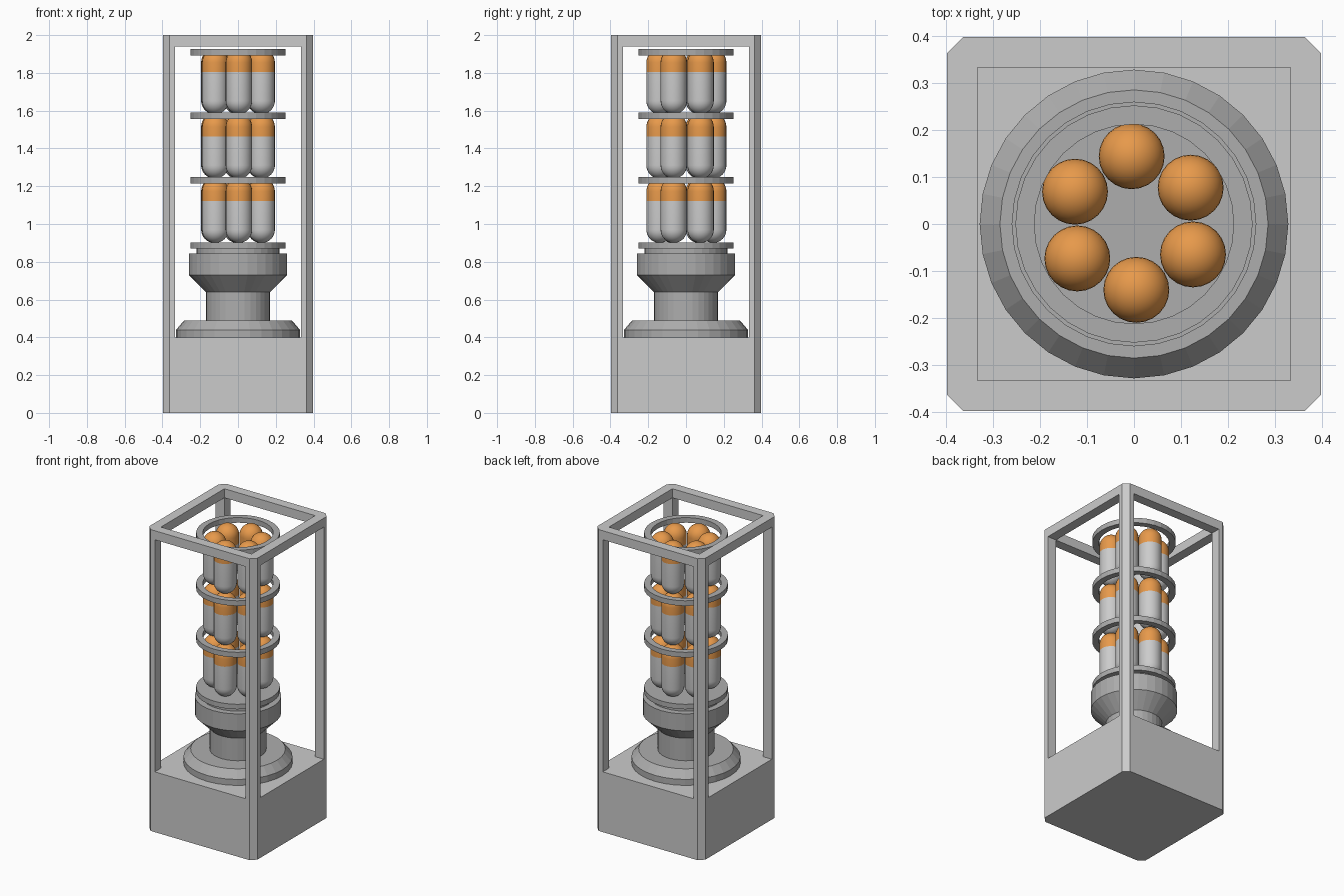
import bpy, bmesh, math

if "Cube" in bpy.data.objects:
    bpy.data.objects.remove(bpy.data.objects["Cube"])


def material(name, rgb):
    m = bpy.data.materials.new(name)
    m.diffuse_color = (*rgb, 1)
    m.use_nodes = True
    m.node_tree.nodes["Principled BSDF"].inputs["Base Color"].default_value = m.diffuse_color
    return m


def finish(name, bm):
    bmesh.ops.remove_doubles(bm, verts=bm.verts, dist=1e-5)
    bmesh.ops.recalc_face_normals(bm, faces=bm.faces)
    mesh = bpy.data.meshes.new(name)
    bm.to_mesh(mesh)
    bm.free()
    ob = bpy.data.objects.new(name, mesh)
    bpy.context.collection.objects.link(ob)
    return ob


def lathe(name, profile, seg=32, closed=False):
    """Spin (radius, z) points about z."""
    bm = bmesh.new()
    verts = [bm.verts.new((r, 0, z)) for r, z in profile]
    pairs = list(zip(verts, verts[1:])) + ([(verts[-1], verts[0])] if closed else [])
    edges = [bm.edges.new(p) for p in pairs]
    bmesh.ops.spin(bm, geom=verts + edges, cent=(0, 0, 0), axis=(0, 0, 1),
                   angle=math.tau, steps=seg, use_merge=True)
    return finish(name, bm)


def box(name, size, loc):
    bm = bmesh.new()
    bmesh.ops.create_cube(bm, size=1)
    for v in bm.verts:
        v.co = [c * s + o for c, s, o in zip(v.co, size, loc)]
    return finish(name, bm)


def select_only(ob):
    bpy.ops.object.select_all(action='DESELECT')
    ob.select_set(True)
    bpy.context.view_layer.objects.active = ob


# Case: chamfered block with openings on four sides and the top
H, C, OPEN = 0.397, 0.034, 0.666
bm = bmesh.new()
outline = [(H, H - C), (H - C, H), (C - H, H), (-H, H - C),
           (-H, C - H), (C - H, -H), (H - C, -H), (H, C - H)]
face = bm.faces.new([bm.verts.new((x, y, 0)) for x, y in outline])
up = bmesh.ops.extrude_face_region(bm, geom=[face])["geom"]
bmesh.ops.translate(bm, vec=(0, 0, 2),
                    verts=[g for g in up if isinstance(g, bmesh.types.BMVert)])
case = finish("display_case_frame", bm)
cutters = [box("cutter_side", (2, OPEN, 1.54), (0, 0, 1.17)),
           box("cutter_front", (OPEN, 2, 1.54), (0, 0, 1.17)),
           box("cutter_top", (OPEN, OPEN, 1.8), (0, 0, 1.3))]
select_only(case)
for c in cutters:
    mod = case.modifiers.new(c.name, 'BOOLEAN')
    mod.operation, mod.solver, mod.object = 'DIFFERENCE', 'EXACT', c
    bpy.ops.object.modifier_apply(modifier=mod.name)
    bpy.data.objects.remove(c)

# Turned pedestal with its top plate
dark = material("dark_grey", (0.42, 0.42, 0.42))
pedestal = lathe("pedestal", [
    (0, 0.4), (0.328, 0.4), (0.328, 0.44), (0.285, 0.49), (0.17, 0.49),
    (0.17, 0.64), (0.26, 0.73), (0.26, 0.843), (0.22, 0.843), (0.22, 0.87),
    (0.252, 0.87), (0.252, 0.903), (0, 0.903)])
pedestal.data.materials.append(dark)

# Retaining rings around the capsules
for i, z in enumerate((1.214, 1.556, 1.892)):
    ring = lathe(f"retaining_ring_{i + 1}", [
        (0.252, z), (0.252, z + 0.034), (0.212, z + 0.034), (0.212, z)], closed=True)
    ring.data.materials.append(dark)

# Capsules: pale body, orange cap
pale = material("capsule_body", (0.8, 0.8, 0.8))
orange = material("capsule_cap", (0.8, 0.32, 0.07))
R, L, SPLIT = 0.07, 0.343, 0.222
arc = [(R * math.sin(a), R * math.cos(a)) for a in (math.pi / 2 * i / 8 for i in range(9))]
profile = ([(r, R - c) for r, c in arc] + [(R, SPLIT)]
           + [(r, L - R + c) for r, c in reversed(arc)])
capsule = lathe("capsule_1_1", profile, seg=24)
capsule.data.materials.append(pale)
capsule.data.materials.append(orange)
for p in capsule.data.polygons:
    p.material_index = int(p.center.z > SPLIT)
select_only(capsule)
bpy.ops.object.shade_smooth_by_angle(angle=math.radians(40))
for tier in range(3):
    for i in range(6):
        ob = capsule
        if tier or i:
            ob = capsule.copy()
            ob.name = f"capsule_{tier + 1}_{i + 1}"
            bpy.context.collection.objects.link(ob)
        a = math.radians(92 + 60 * i)
        ob.location = (0.142 * math.cos(a), 0.142 * math.sin(a) + 0.002, 0.9 + 0.341 * tier)
